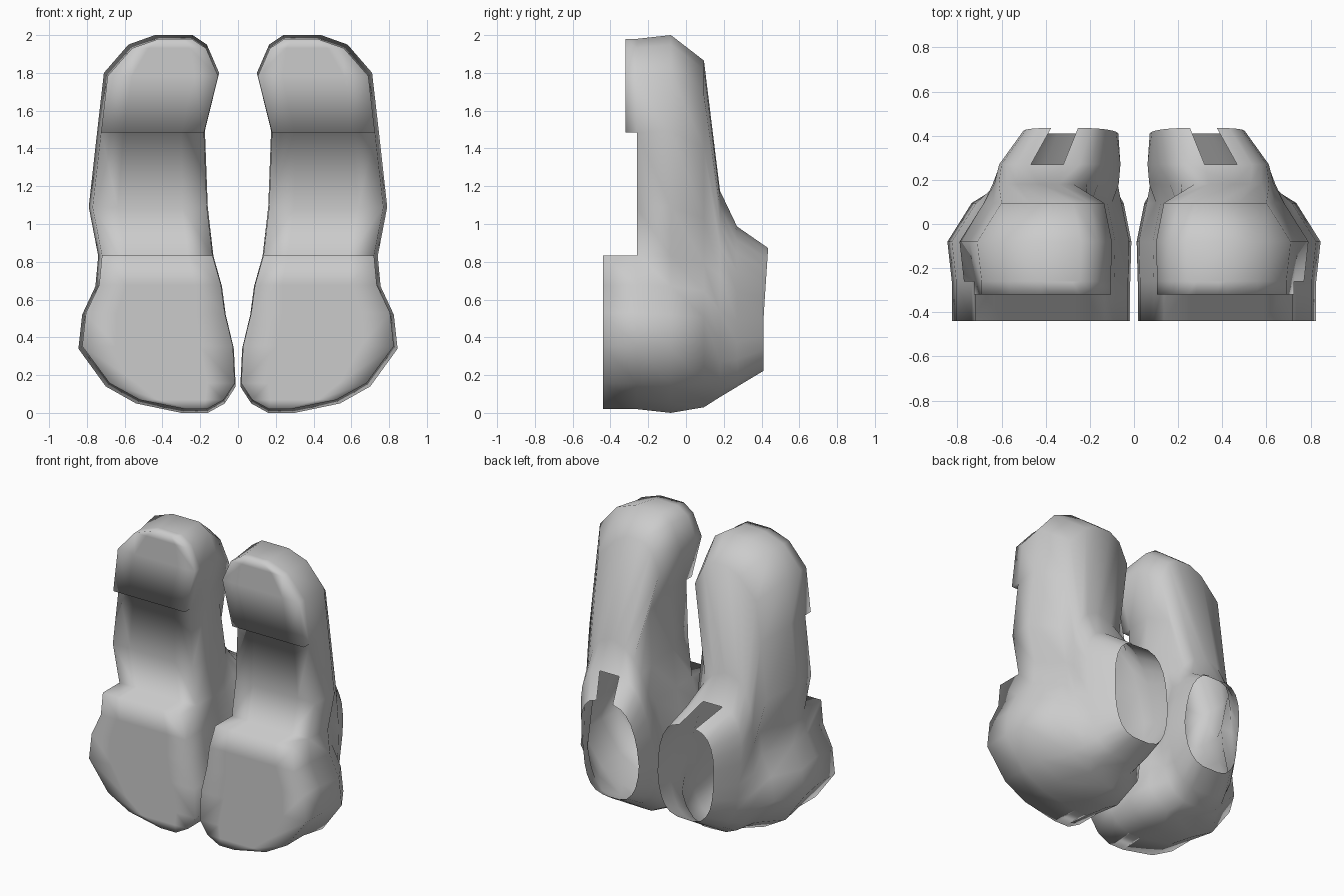
import bpy, bmesh, math

if "Cube" in bpy.data.objects:
    bpy.data.objects.remove(bpy.data.objects["Cube"])

# Plan of one boot, heel (z=0) to toe (z=2): height, inner x, outer x
PLAN = [(0.0, .16, .30), (.05, .07, .54), (.14, .012, .70), (.34, .022, .845),
        (.52, .065, .825), (.67, .085, .755), (.83, .13, .74), (1.09, .16, .79),
        (1.495, .175, .745), (1.80, .10, .71), (1.95, .165, .58), (2.0, .24, .44)]
N = len(PLAN)


def foot_level(z0, z1, d_in, d_out):
    """Plan outline squeezed to a height range and inset on each side."""
    rows = []
    for z, a, b in PLAN:
        lim = .3 * (b - a)
        rows.append((z0 + z / 2 * (z1 - z0), a + min(d_in, lim), b - min(d_out, lim)))
    return rows


def ankle_level(z0, z1, a, b, lean_in, lean_out):
    """Rounded collar section, its upper part leaning outward."""
    rows = []
    for i in range(N):
        ang = math.pi * (i + .5) / N
        c = math.cos(ang)
        z = (z0 + z1) / 2 - (z1 - z0) / 2 * math.copysign(abs(c) ** .85, c)
        h = (b - a) / 2 * math.sin(ang) ** .6
        up = max(0, z - .5)
        rows.append((z, (a + b) / 2 - h + lean_in * up, (a + b) / 2 + h + lean_out * up))
    return rows


LEVELS = [(-.26, foot_level(.02, 1.98, .005, .02)),
          (-.08, foot_level(0, 2, 0, 0)),
          (.095, foot_level(.03, 1.865, .035, .11)),
          (.18, ankle_level(.08, 1.18, .06, .635, .24, .03)),
          (.27, ankle_level(.135, .99, .06, .59, .15, .13)),
          (.41, ankle_level(.22, .875, .07, .495, .09, .08))]

bm = bmesh.new()

# Upper: rings stacked from sole to collar
rings = []
for k, (y, rows) in enumerate(LEVELS):
    # the collar rises slightly beside the notch
    tilt = .067 if k == len(LEVELS) - 1 else 0
    inner = [bm.verts.new((a, y + tilt * max(0, z - .5), z)) for z, a, b in rows]
    outer = [bm.verts.new((b, y + tilt * max(0, z - .5), z)) for z, a, b in rows]
    rings.append((inner, outer))
for k in range(len(rings) - 1):
    lo = rings[k][0] + rings[k][1][::-1]
    hi = rings[k + 1][0] + rings[k + 1][1][::-1]
    for i in range(2 * N):
        if k == len(rings) - 2 and i == N - 1:
            continue  # notch at the front of the collar
        j = (i + 1) % (2 * N)
        bm.faces.new((lo[i], lo[j], hi[j], hi[i]))

# Sole: strips across the bottom ring
grid = []
for a, b in zip(*rings[0]):
    grid.append([a] + [bm.verts.new(a.co.lerp(b.co, f)) for f in (.22, .78)] + [b])
heel, toe = [], []
for i in range(N - 1):
    for j in range(3):
        f = bm.faces.new((grid[i][j], grid[i][j + 1], grid[i + 1][j + 1], grid[i + 1][j]))
        if i < 6:
            heel.append(f)
        elif i >= 8:
            toe.append(f)
# close the slivers between the sole end strips and the upper
for row in (grid[0], grid[-1]):
    bm.faces.new(row)
bmesh.ops.recalc_face_normals(bm, faces=bm.faces)

# Heel block and forefoot tread pushed out of the sole
for faces, depth in ((heel, -.18), (toe, -.06)):
    res = bmesh.ops.extrude_face_region(bm, geom=faces)
    verts = [g for g in res["geom"] if isinstance(g, bmesh.types.BMVert)]
    bmesh.ops.translate(bm, verts=verts, vec=(0, depth, 0))
    bmesh.ops.delete(bm, geom=[f for f in faces if f.is_valid], context='FACES_ONLY')
bmesh.ops.recalc_face_normals(bm, faces=bm.faces)
for f in bm.faces:
    f.smooth = True

mesh = bpy.data.meshes.new("boots")
bm.to_mesh(mesh)
bm.free()
boots = bpy.data.objects.new("boots", mesh)
bpy.context.collection.objects.link(boots)

# Matching boot on the other side
mirror = boots.modifiers.new("pair", 'MIRROR')
mirror.use_mirror_merge = False
